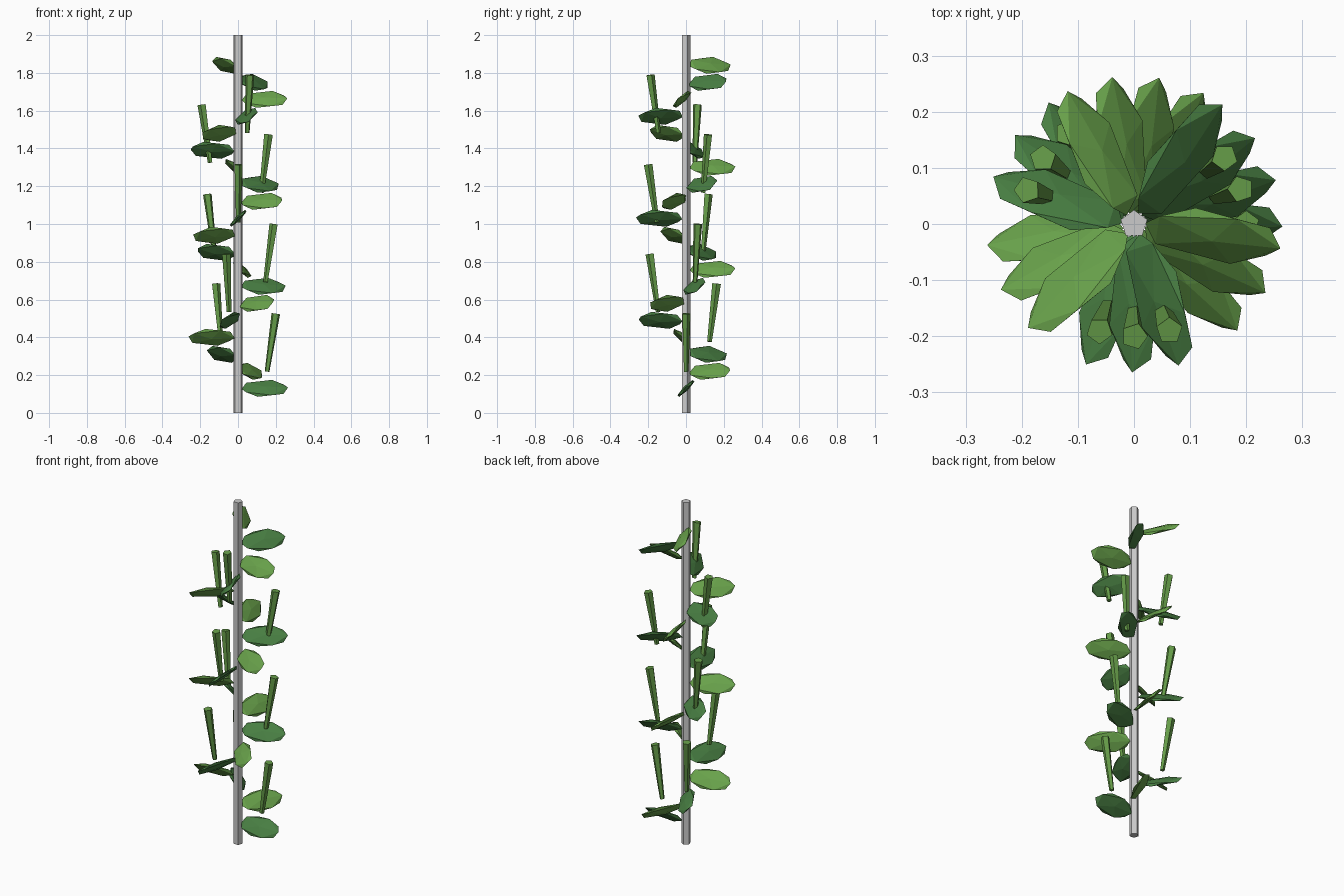
import bpy, bmesh, math
from mathutils import Matrix

cube = bpy.data.objects.get("Cube")
if cube:
    bpy.data.objects.remove(cube)


def material(name, color):
    m = bpy.data.materials.new(name)
    m.use_nodes = True
    m.diffuse_color = (*color, 1)
    bsdf = m.node_tree.nodes["Principled BSDF"]
    bsdf.inputs["Base Color"].default_value = (*color, 1)
    bsdf.inputs["Roughness"].default_value = 0.8
    return m


dark_green = material("dark green", (0.065, 0.21, 0.055))
light_green = material("light green", (0.14, 0.36, 0.07))
pod_green = material("pod green", (0.13, 0.33, 0.065))
grey = material("pole grey", (0.6, 0.6, 0.6))

TURN = 1.1  # spiral angle between neighbouring leaves


def add_object(name, bm, mat, matrix):
    mesh = bpy.data.meshes.new(name)
    bm.to_mesh(mesh)
    bm.free()
    mesh.materials.append(mat)
    obj = bpy.data.objects.new(name, mesh)
    obj.matrix_world = matrix
    bpy.context.collection.objects.link(obj)


def cone(bottom, top, height, angle):
    bm = bmesh.new()
    bmesh.ops.create_cone(bm, cap_ends=True, segments=5, radius1=bottom,
                          radius2=top, depth=height,
                          matrix=Matrix.Rotation(angle, 4, "Z"))
    return bm


# Five-sided support pole
add_object("pole", cone(0.025, 0.025, 2, 0), grey, Matrix.Translation((0, 0, 1)))

# Flattened faceted leaves, each rolled sideways, climbing in a spiral
for i in range(20):
    bm = bmesh.new()
    bmesh.ops.create_icosphere(bm, subdivisions=1, radius=1,
                               matrix=Matrix.Diagonal((0.137, 0.067, 0.014, 1)))
    place = (Matrix.Rotation(i * TURN, 4, "Z")
             @ Matrix.Translation((0.142, 0, 0.13 + 0.09 * i))
             @ Matrix.Rotation(math.radians(45), 4, "X"))
    add_object(f"leaf_{i + 1}", bm, light_green if i % 2 else dark_green, place)

# Tapered pods leaning outward, beside every second leaf
for i in range(9):
    place = (Matrix.Rotation(i * 2 * TURN, 4, "Z")
             @ Matrix.Translation((0.177, 0, 0.372 + 0.158 * i))
             @ Matrix.Rotation(0.15, 4, "Y"))
    add_object(f"pod_{i + 1}", cone(0.013, 0.024, 0.31, 0), pod_green, place)
